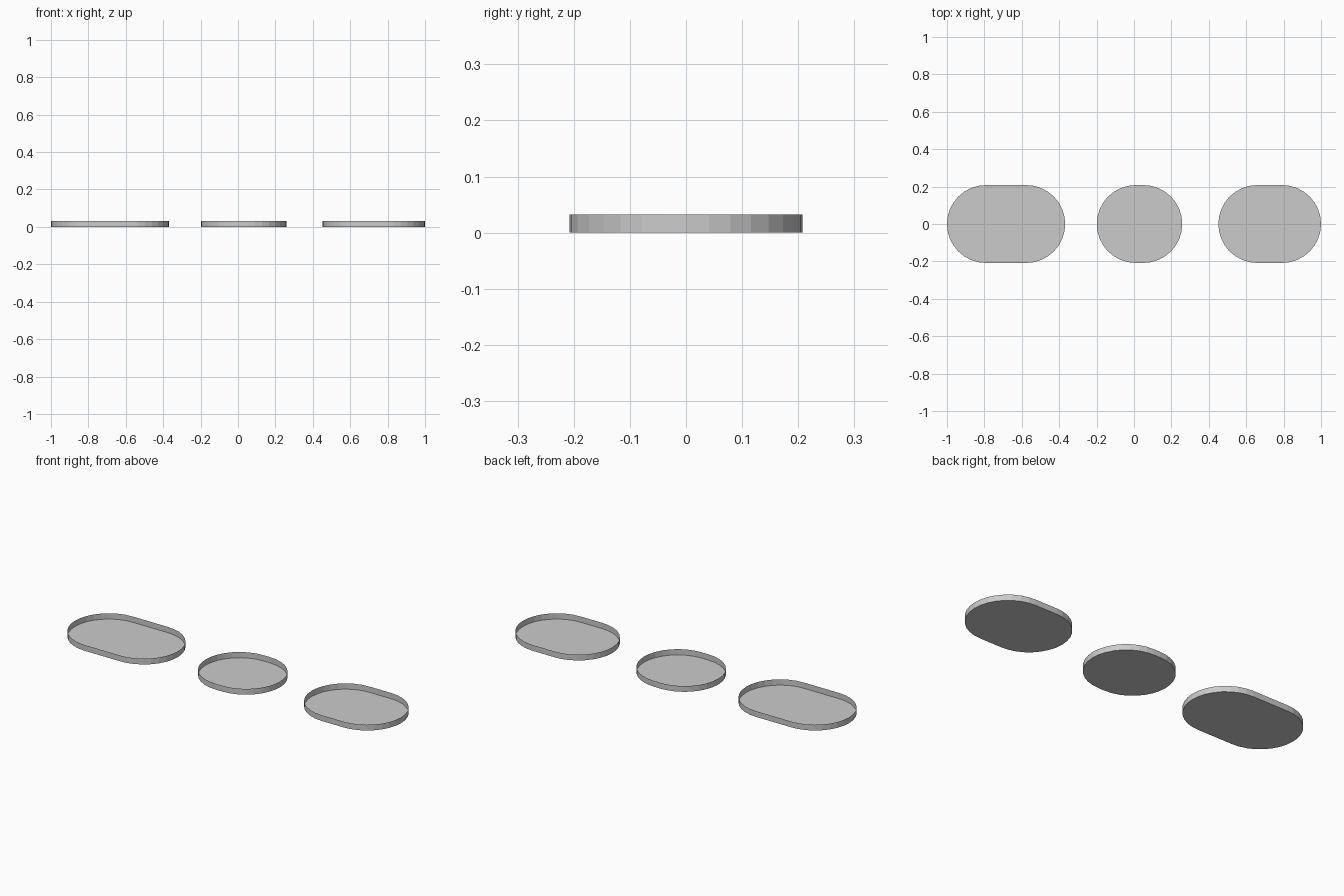
import bpy
import bmesh
from math import cos, sin, pi

cube = bpy.data.objects.get("Cube")
if cube:
    bpy.data.objects.remove(cube, do_unlink=True)

RADIUS = 0.208
HEIGHT = 0.032
STEPS = 16  # facets per rounded end

grey = bpy.data.materials.new("light grey")
colour = (0.6, 0.6, 0.6, 1)
grey.use_nodes = True
grey.diffuse_color = colour
grey.node_tree.nodes["Principled BSDF"].inputs["Base Color"].default_value = colour


def rounded_outline(left, right):
    """Counter-clockwise outline with a half circle at each end."""
    points = []
    for centre, start in ((right - RADIUS, -pi / 2), (left + RADIUS, pi / 2)):
        for i in range(STEPS + 1):
            angle = start + pi * i / STEPS
            points.append((centre + RADIUS * cos(angle), RADIUS * sin(angle), 0))
    return points


def open_tray(name, left, right):
    """Flat floor with a thin upright rim and no lid."""
    bm = bmesh.new()
    floor = bm.faces.new([bm.verts.new(p) for p in rounded_outline(left, right)])
    rim = bmesh.ops.extrude_edge_only(bm, edges=list(floor.edges))
    top = [v for v in rim["geom"] if isinstance(v, bmesh.types.BMVert)]
    bmesh.ops.translate(bm, verts=top, vec=(0, 0, HEIGHT))
    bmesh.ops.recalc_face_normals(bm, faces=bm.faces)
    mesh = bpy.data.meshes.new(name)
    bm.to_mesh(mesh)
    bm.free()
    mesh.materials.append(grey)
    tray = bpy.data.objects.new(name, mesh)
    bpy.context.collection.objects.link(tray)


# Three trays in a row: long, short and medium
open_tray("long_tray", -1, -0.368)
open_tray("short_tray", -0.199, 0.258)
open_tray("medium_tray", 0.451, 1)
